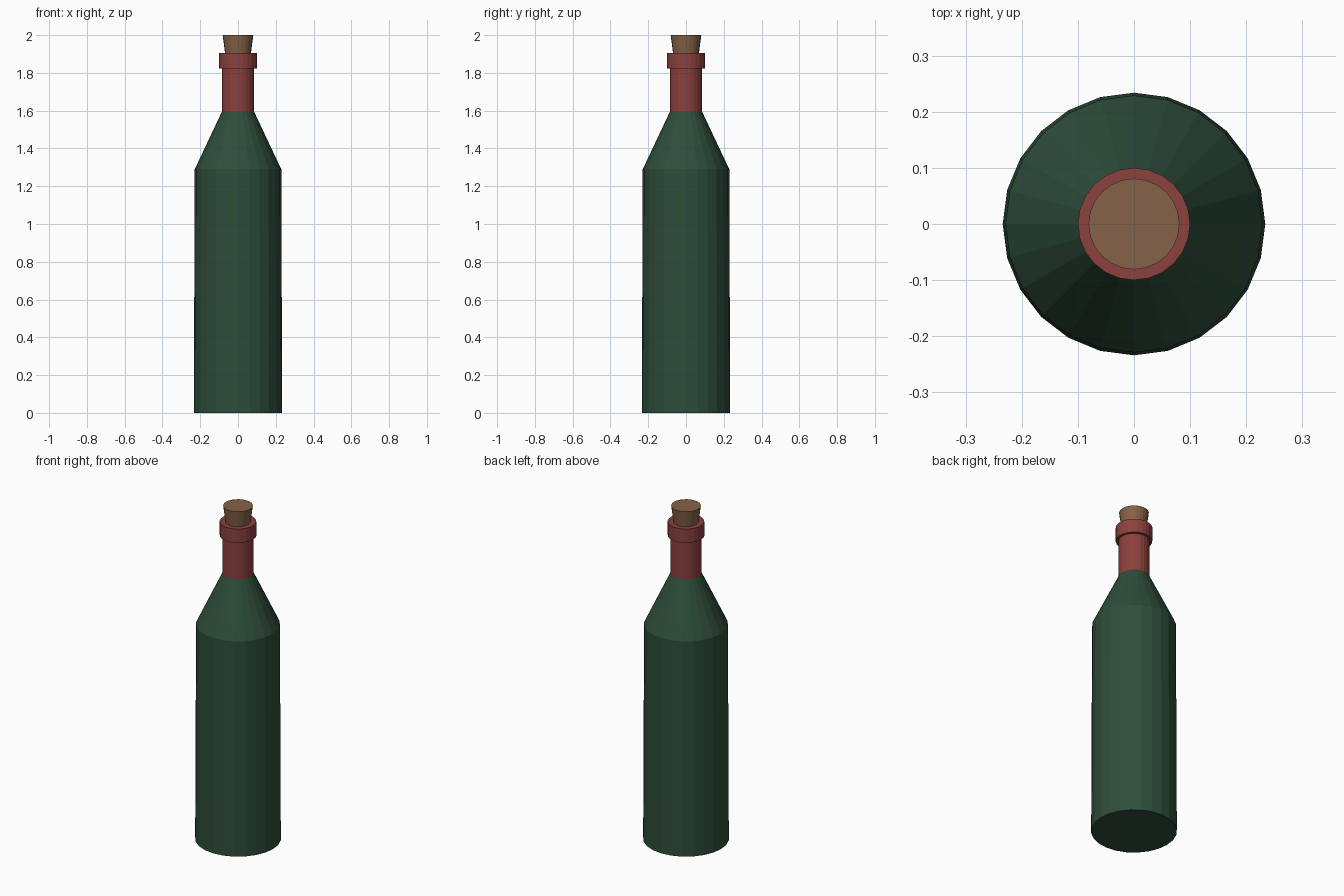
import bpy
import bmesh
from math import cos, sin, tau

if "Cube" in bpy.data.objects:
    bpy.data.objects.remove(bpy.data.objects["Cube"])

SIDES = 24


def material(name, rgb):
    mat = bpy.data.materials.new(name)
    mat.diffuse_color = (*rgb, 1)
    mat.use_nodes = True
    mat.node_tree.nodes["Principled BSDF"].inputs["Base Color"].default_value = mat.diffuse_color
    return mat


def lathe(name, profile, mat):
    """Closed flat-faced solid turned around z from (radius, height) points."""
    bm = bmesh.new()
    rings = [[bm.verts.new((r * cos(tau * i / SIDES), r * sin(tau * i / SIDES), z))
              for i in range(SIDES)] for r, z in profile]
    for low, high in zip(rings, rings[1:]):
        for i in range(SIDES):
            j = (i + 1) % SIDES
            bm.faces.new((low[i], low[j], high[j], high[i]))
    bm.faces.new(rings[0][::-1])
    bm.faces.new(rings[-1])
    mesh = bpy.data.meshes.new(name)
    bm.to_mesh(mesh)
    bm.free()
    mesh.materials.append(mat)
    obj = bpy.data.objects.new(name, mesh)
    bpy.context.collection.objects.link(obj)
    return obj


green = material("green_glass", (0.027, 0.075, 0.043))
red = material("red_foil", (0.26, 0.052, 0.047))
brown = material("cork_brown", (0.235, 0.122, 0.065))

# Slightly tapered body with sloping shoulder
lathe("bottle_body", [(0.234, 0), (0.229, 1.29), (0.085, 1.595)], green)
# Foil-wrapped neck with raised lip
lathe("neck_and_lip", [(0.085, 1.595), (0.085, 1.822), (0.1, 1.822), (0.1, 1.905)], red)
# Flared stopper
lathe("cork", [(0.068, 1.9), (0.081, 2.0)], brown)
